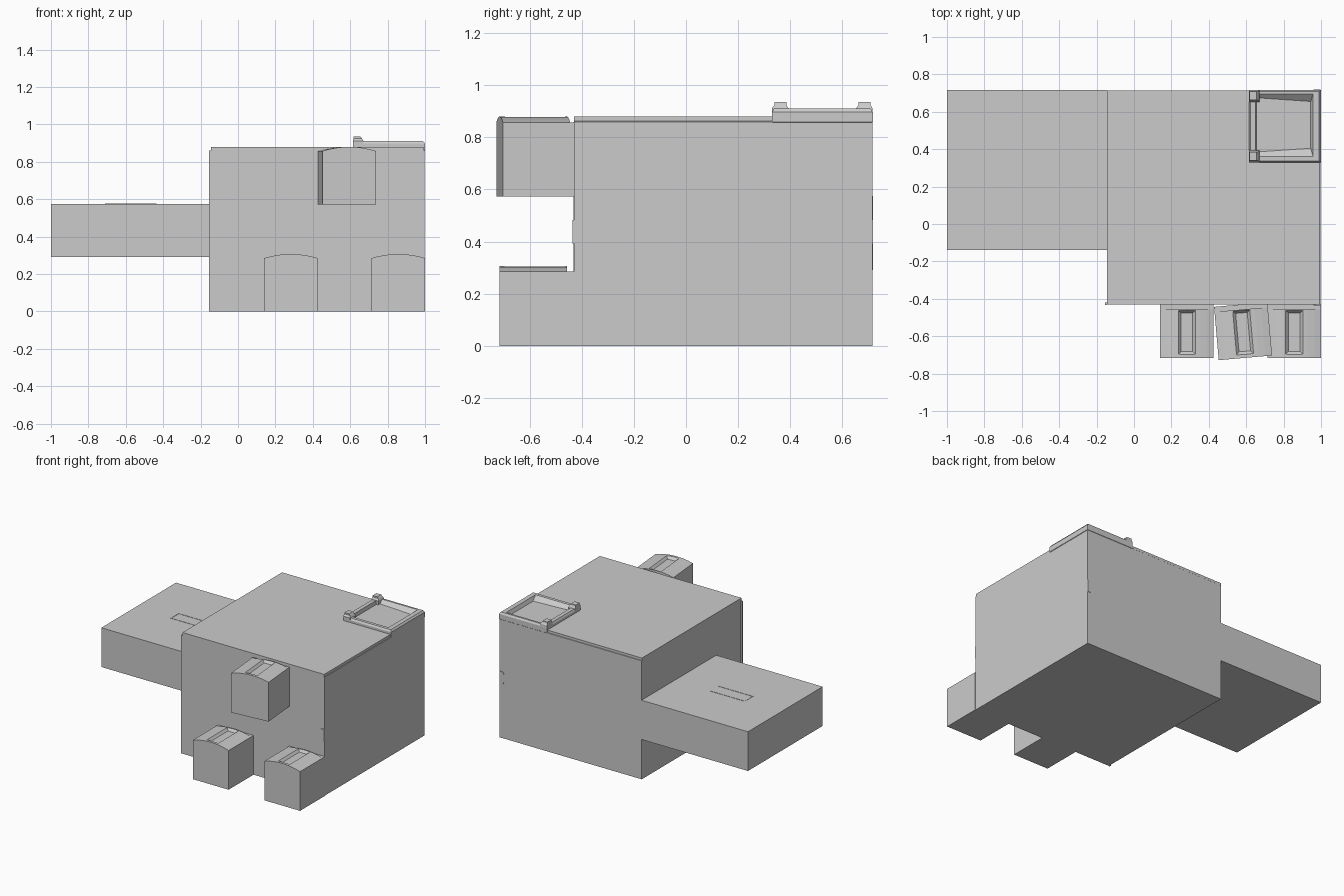
import bpy, bmesh, math
from mathutils import Matrix

if "Cube" in bpy.data.objects:
    bpy.data.objects.remove(bpy.data.objects["Cube"])


def finish(name, bm):
    bmesh.ops.recalc_face_normals(bm, faces=bm.faces)
    me = bpy.data.meshes.new(name)
    bm.to_mesh(me)
    bm.free()
    ob = bpy.data.objects.new(name, me)
    bpy.context.scene.collection.objects.link(ob)
    return ob


def stack(name, rings):
    """Skin a stack of four-point rings and cap both ends."""
    bm = bmesh.new()
    loops = [[bm.verts.new(p) for p in ring] for ring in rings]
    n = len(loops[0])
    for a, b in zip(loops, loops[1:]):
        for i in range(n):
            j = (i + 1) % n
            bm.faces.new((a[i], a[j], b[j], b[i]))
    bm.faces.new(loops[0][::-1])
    bm.faces.new(loops[-1])
    return finish(name, bm)


def rect(x0, x1, y0, y1, z):
    return [(x0, y0, z), (x1, y0, z), (x1, y1, z), (x0, y1, z)]


def box(name, x0, x1, y0, y1, z0, z1):
    return stack(name, [rect(x0, x1, y0, y1, z0), rect(x0, x1, y0, y1, z1)])


# Main block with a thin stepped roof, and the low side wing
stack("main_block", [
    rect(-0.145, 0.997, -0.43, 0.715, 0),
    rect(-0.145, 0.997, -0.43, 0.715, 0.86),
    rect(-0.145, 0.993, -0.43, 0.713, 0.862),
    rect(-0.145, 0.993, -0.43, 0.713, 0.88)])
box("side_wing", -1.0, -0.145, -0.14, 0.717, 0.29, 0.575)
box("corner_strip", -0.155, -0.145, -0.432, -0.42, 0, 0.86)


# Small front blocks with arched tops and a sunken tray
def arched_block(name, cx, cz, angle):
    h, w = 0.285, 0.143
    steps = 8
    arch = [(w - 2 * w * i / steps, h + 0.022 * (1 - (1 - 2 * i / steps) ** 2))
            for i in range(steps + 1)]
    profile = [(-w, 0), (w, 0)] + arch
    body = stack(name, [[(x, y, z) for x, z in profile] for y in (-w, 0.116)])
    back = box(name + "_back", -w, w, 0.116, w, 0, h)
    cutter = stack(name + "_cutter", [
        rect(-0.031, 0.031, -0.108, 0.098, h + 0.003),
        rect(-0.048, 0.048, -0.125, 0.112, h + 0.022),
        rect(-0.048, 0.048, -0.125, 0.112, h + 0.06)])
    place = Matrix.Translation((cx, -0.573, cz)) @ Matrix.Rotation(math.radians(angle), 4, 'Z')
    for ob in (body, back, cutter):
        ob.data.transform(place)
    mod = body.modifiers.new("tray", 'BOOLEAN')
    mod.operation = 'DIFFERENCE'
    mod.solver = 'EXACT'
    mod.object = cutter
    # Bake the cut, then drop the cutter
    bpy.context.view_layer.objects.active = body
    bpy.ops.object.modifier_apply(modifier=mod.name)
    bpy.data.objects.remove(cutter)


arched_block("lower_left_block", 0.283, 0, 0)
arched_block("lower_right_block", 0.857, 0, 0)
arched_block("upper_block", 0.583, 0.573, 5)

# Roof tray in the back right corner
floor = [(0.655, 0.385, 0.884), (0.945, 0.405, 0.884),
         (0.945, 0.655, 0.884), (0.655, 0.675, 0.884)]
stack("roof_tray", [
    rect(0.63, 0.985, 0.345, 0.705, 0.848),
    rect(0.615, 1.0, 0.33, 0.717, 0.86),
    rect(0.615, 1.0, 0.33, 0.717, 0.897),
    rect(0.622, 0.99, 0.338, 0.709, 0.91),
    rect(0.65, 0.957, 0.36, 0.695, 0.91),
    floor])

# Raised corner posts of the tray
for side, y in (("front", 0.36), ("back", 0.683)):
    stack("tray_post_" + side, [
        rect(0.615, 0.67, y - 0.03, y + 0.033, 0.86),
        rect(0.615, 0.67, y - 0.03, y + 0.033, 0.912),
        rect(0.617, 0.663, y - 0.02, y + 0.025, 0.925),
        rect(0.617, 0.655, y - 0.02, y + 0.025, 0.935)])

# Thin raised lines on the wing roof
for i, (y0, y1) in enumerate(((0.33, 0.342), (0.242, 0.25))):
    box("wing_line_%d" % i, -0.71, -0.435, y0, y1, 0.57, 0.577)
box("wing_line_end", -0.712, -0.707, 0.245, 0.34, 0.57, 0.577)

# Clipped latch plate on the front right edge, repeated on the back
for side, y0, y1 in (("front", -0.436, -0.42), ("back", 0.71, 0.718)):
    latch = [(0.997, 0.392), (0.997, 0.482), (0.97, 0.482),
             (0.96, 0.465), (0.96, 0.41), (0.97, 0.392)]
    stack("latch_" + side, [[(x, y, z) for x, z in latch] for y in (y0, y1)])
